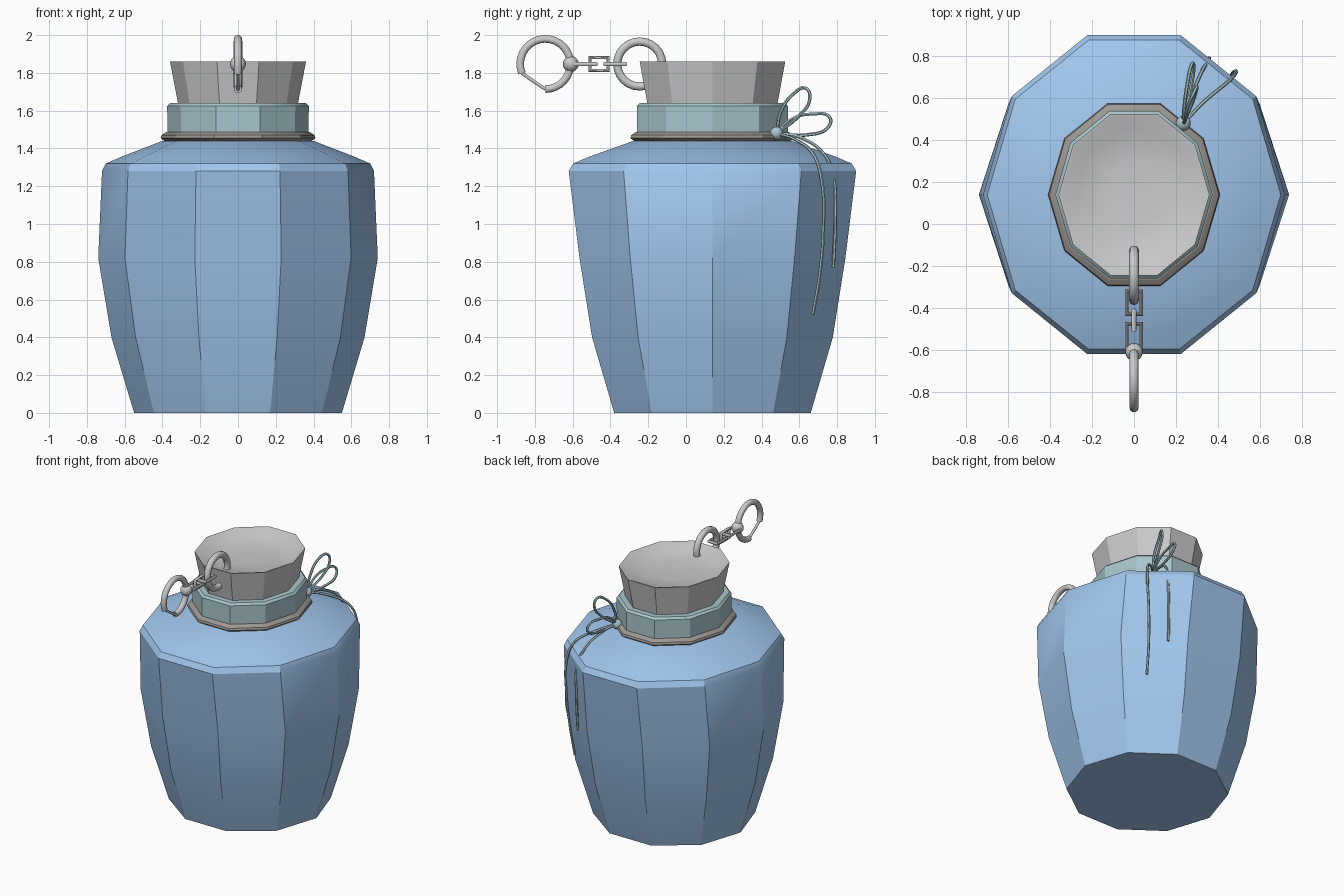
import bpy, math
from mathutils import Vector

if "Cube" in bpy.data.objects:
    bpy.data.objects.remove(bpy.data.objects["Cube"])

CY = 0.14  # jar axis sits behind the origin
SIDES = 10


def material(name, color):
    m = bpy.data.materials.new(name)
    m.diffuse_color = (*color, 1)
    m.use_nodes = True
    m.node_tree.nodes["Principled BSDF"].inputs["Base Color"].default_value = m.diffuse_color
    return m


blue = material("blue_glaze", (0.36, 0.57, 0.85))
teal = material("pale_teal", (0.40, 0.57, 0.61))
brown = material("warm_grey", (0.33, 0.31, 0.29))


def finish(ob, mat=None, angle=30):
    if mat:
        ob.data.materials.append(mat)
    bpy.ops.object.select_all(action='DESELECT')
    ob.select_set(True)
    bpy.context.view_layer.objects.active = ob
    bpy.ops.object.shade_smooth_by_angle(angle=math.radians(angle))
    return ob


def loft(name, rings, mat=None):
    """Ten-sided turned shape from (x radius, y radius, z) rings."""
    verts, faces = [], []
    for rx, ry, z in rings:
        for i in range(SIDES):
            a = 2 * math.pi * i / SIDES
            verts.append((rx * math.cos(a), CY + ry * math.sin(a), z))
    for k in range(len(rings) - 1):
        for i in range(SIDES):
            j = (i + 1) % SIDES
            faces.append((k * SIDES + i, k * SIDES + j,
                          (k + 1) * SIDES + j, (k + 1) * SIDES + i))
    last = (len(rings) - 1) * SIDES
    faces.append(tuple(reversed(range(SIDES))))
    faces.append(tuple(range(last, last + SIDES)))
    me = bpy.data.meshes.new(name)
    me.from_pydata(verts, [], faces)
    ob = bpy.data.objects.new(name, me)
    bpy.context.collection.objects.link(ob)
    return finish(ob, mat)


def tube(name, points, radius, mat=None, cyclic=False, smooth=False, res=3):
    """Round rod along a path, converted to a mesh."""
    cu = bpy.data.curves.new(name, 'CURVE')
    cu.dimensions = '3D'
    cu.bevel_depth = radius
    cu.bevel_resolution = res
    cu.use_fill_caps = True
    if smooth:
        sp = cu.splines.new('BEZIER')
        sp.bezier_points.add(len(points) - 1)
        for bp, p in zip(sp.bezier_points, points):
            bp.co = p
            bp.handle_left_type = bp.handle_right_type = 'AUTO'
        sp.resolution_u = 8
    else:
        sp = cu.splines.new('POLY')
        sp.points.add(len(points) - 1)
        for pt, p in zip(sp.points, points):
            pt.co = (*p, 1)
    sp.use_cyclic_u = cyclic
    ob = bpy.data.objects.new(name, cu)
    bpy.context.collection.objects.link(ob)
    bpy.ops.object.select_all(action='DESELECT')
    ob.select_set(True)
    bpy.context.view_layer.objects.active = ob
    bpy.ops.object.convert(target='MESH')
    return finish(bpy.context.object, mat, 40)


def arc(cy, cz, r, start, end, n):
    return [(0, cy + r * math.cos(math.radians(start + (end - start) * i / n)),
             cz + r * math.sin(math.radians(start + (end - start) * i / n)))
            for i in range(n + 1)]


def ball(name, center, radius, mat=None):
    bpy.ops.mesh.primitive_uv_sphere_add(segments=16, ring_count=10,
                                         radius=radius, location=center)
    bpy.context.object.name = name
    return finish(bpy.context.object, mat, 40)


# Jar, lip, neck band and stopper
loft("jar_body", [(0.55, 0.547, 0), (0.67, 0.67, 0.40), (0.74, 0.74, 0.82),
                  (0.72, 0.80, 1.28), (0.70, 0.775, 1.32),
                  (0.62, 0.69, 1.355), (0.40, 0.44, 1.44)], blue)
loft("lip", [(0.385, 0.43, 1.435), (0.41, 0.457, 1.455),
             (0.405, 0.452, 1.47), (0.38, 0.425, 1.487)], brown)
loft("neck_band", [(0.373, 0.42, 1.47), (0.375, 0.42, 1.625),
                   (0.36, 0.405, 1.64), (0.30, 0.34, 1.64)], teal)
loft("stopper", [(0.31, 0.355, 1.60), (0.36, 0.405, 1.86),
                 (0.345, 0.388, 1.857), (0.28, 0.315, 1.825),
                 (0.14, 0.16, 1.812)])

# Chain: large ring, three links and an open clasp
CZ = 1.847
tube("stopper_ring", arc(-0.245, CZ, 0.119, 0, 345, 23), 0.023, cyclic=True)
for n, (y0, y1, flat) in enumerate([(-0.43, -0.32, True), (-0.508, -0.412, False),
                                    (-0.59, -0.475, True)]):
    h = 0.034
    pts = [(h, y0), (h, y1), (-h, y1), (-h, y0)]
    tube(f"chain_link_{n + 1}",
         [(s, y, CZ) if flat else (0, y, CZ + s) for s, y in pts],
         0.012, cyclic=True)
ball("clasp_ball", (0, -0.61, CZ), 0.042)
hook = arc(-0.745, CZ, 0.133, -90, 202, 24)
tube("clasp_hook", hook, 0.021)
tube("clasp_gate", [hook[0], hook[-1]], 0.009)

# String bow
knot = (0.235, 0.48, 1.48)
ball("bow_knot", knot, 0.036, teal)
loops = [
    [knot, (0.245, 0.50, 1.59), (0.26, 0.57, 1.69), (0.29, 0.635, 1.718),
     (0.30, 0.655, 1.66), (0.285, 0.60, 1.575), knot],
    [knot, (0.24, 0.56, 1.555), (0.255, 0.67, 1.582), (0.275, 0.76, 1.565),
     (0.285, 0.755, 1.515), (0.27, 0.64, 1.472), knot],
]
tails = [
    [knot, (0.33, 0.58, 1.445), (0.45, 0.68, 1.36), (0.485, 0.72, 1.22),
     (0.48, 0.728, 1.0), (0.465, 0.71, 0.75), (0.45, 0.672, 0.52)],
    [knot, (0.275, 0.61, 1.455), (0.325, 0.73, 1.37), (0.355, 0.78, 1.25),
     (0.355, 0.79, 1.05), (0.35, 0.78, 0.77)],
]
for i in range(2):
    tube(f"bow_loop_{i + 1}", loops[i], 0.009, teal, smooth=True, res=1)
    tube(f"bow_tail_{i + 1}", tails[i], 0.009, teal, smooth=True, res=1)
